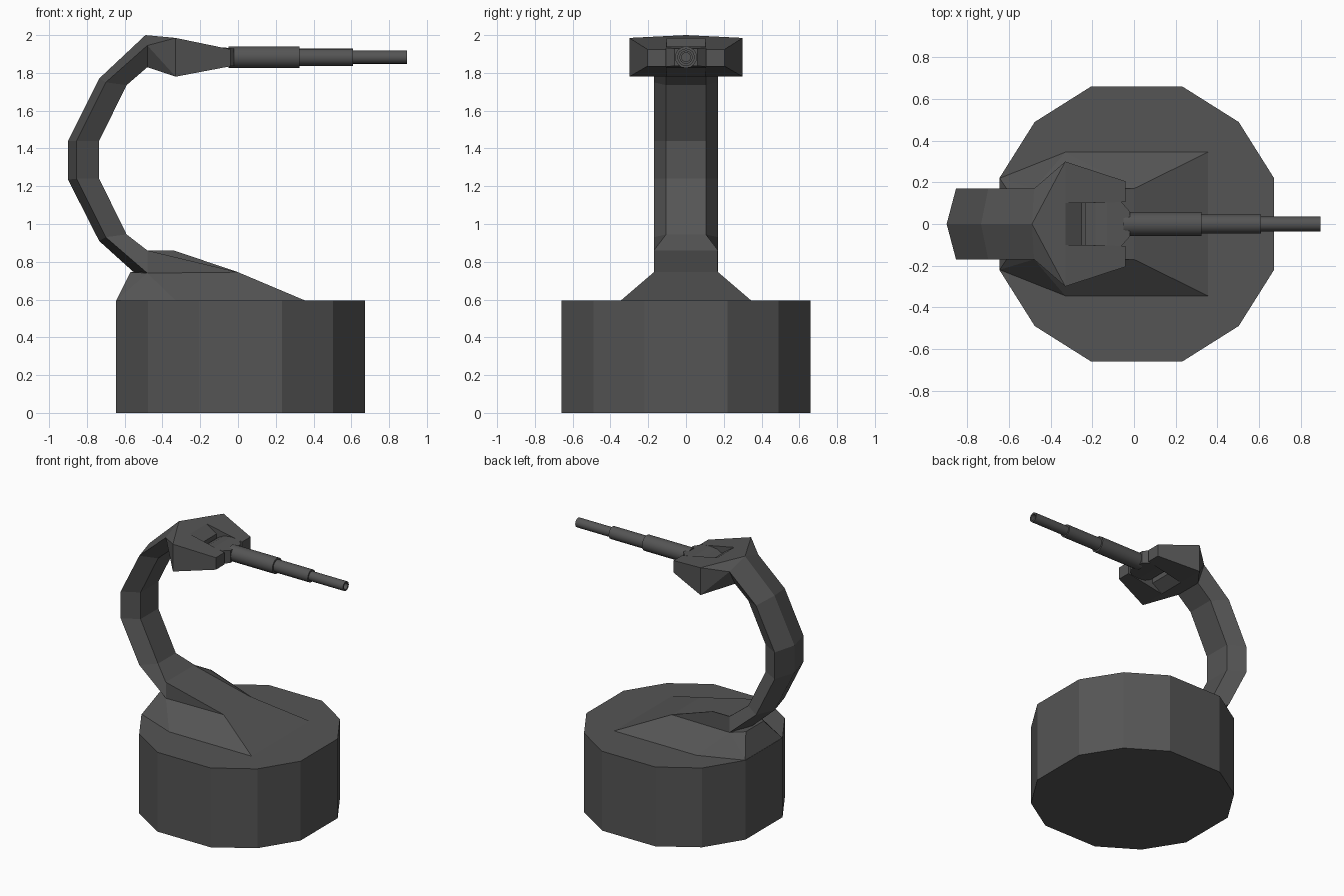
import bpy, bmesh, math

if "Cube" in bpy.data.objects:
    bpy.data.objects.remove(bpy.data.objects["Cube"])

dark = bpy.data.materials.new("dark_metal")
dark.diffuse_color = (.09, .09, .09, 1)
dark.use_nodes = True
dark.node_tree.nodes["Principled BSDF"].inputs["Base Color"].default_value = dark.diffuse_color


def finish(bm, name):
    bmesh.ops.recalc_face_normals(bm, faces=bm.faces[:])
    me = bpy.data.meshes.new(name)
    bm.to_mesh(me)
    bm.free()
    me.materials.append(dark)
    ob = bpy.data.objects.new(name, me)
    bpy.context.collection.objects.link(ob)
    return ob


def both(pts):
    """Mirror points across y = 0."""
    return [(x, s * y, z) for x, y, z in pts for s in ((1, -1) if y else (1,))]


def hull(name, pts):
    bm = bmesh.new()
    for p in pts:
        bm.verts.new(p)
    res = bmesh.ops.convex_hull(bm, input=bm.verts[:])
    junk = {g for g in res["geom_interior"] if isinstance(g, bmesh.types.BMVert)}
    bmesh.ops.delete(bm, geom=list(junk), context='VERTS')
    bmesh.ops.dissolve_limit(bm, angle_limit=0.01, verts=bm.verts[:], edges=bm.edges[:])
    return finish(bm, name)


def loft(name, rings):
    bm = bmesh.new()
    rows = [[bm.verts.new(p) for p in r] for r in rings]
    n = len(rows[0])
    for a, b in zip(rows, rows[1:]):
        for i in range(n):
            j = (i + 1) % n
            bm.faces.new((a[i], a[j], b[j], b[i]))
    bm.faces.new(rows[0])
    bm.faces.new(rows[-1])
    return finish(bm, name)


# Twelve-sided drum base
quarter = [(.66, .22), (.49, .49), (.22, .66)]
hull("base_drum", [(.013 + sx * x, y, z) for sx in (1, -1)
                   for x, yy in quarter for y in (yy, -yy) for z in (0, .595)])

# Foot on top of the drum: flared skirt and a narrow sloped ramp above it
hull("foot_skirt", both([(-.645, .22, .595), (-.33, .345, .595), (.355, .345, .595),
                         (0, .17, .745), (-.48, .17, .74), (-.57, .105, .745)]))
hull("foot_ramp", both([(-.48, .17, .73), (-.48, .17, .86), (0, .17, .745), (0, .17, .73)]))
# Thin fin along one side of the foot
hull("foot_fin", [(x, y, z) for y in (.164, .17)
                  for x, z in ((-.48, .86), (-.34, .86), (0, .745))])

# Curved five-sided arm: ridge, side and inner edge positions (x, z), inner half width
sections = [
    ((-.48, .68), (-.48, .74), (-.48, .86), .17),
    ((-.735, .91), (-.70, .93), (-.59, .945), .105),
    ((-.90, 1.235), (-.855, 1.24), (-.735, 1.24), .105),
    ((-.90, 1.44), (-.855, 1.44), (-.735, 1.44), .105),
    ((-.735, 1.77), (-.70, 1.75), (-.59, 1.735), .105),
    ((-.49, 2.0), (-.48, 1.945), (-.48, 1.83), .105),
]


def ring(sec):
    (rx, rz), (sx, sz), (ix, iz), w = sec
    return [(rx, 0, rz), (sx, .17, sz), (ix, w, iz), (ix, -w, iz), (sx, -.17, sz)]


loft("curved_arm", [ring(s) for s in sections])

# Head: flared rear, wedge behind the slot and two cheeks
hull("head_rear", ring(sections[-1]) + both([(-.33, .30, 1.985), (-.33, .30, 1.78)]))
hull("head_slot_wedge", both([(-.33, .105, 1.985), (-.33, .105, 1.78),
                              (-.25, .105, 1.93), (-.25, .105, 1.835)]))
for s, side in ((1, "back"), (-1, "front")):
    hull("head_cheek_" + side,
         [(x, s * y, z) for x, ys, zs in ((-.33, (.10, .30), (1.985, 1.78)),
                                          (-.04, (.105, .205), (1.925, 1.835)))
          for y in ys for z in zs])

# Gun block held between the cheeks
zc = 1.883
hull("gun_block", both([(x, y, zc + k * h) for k in (1, -1)
                        for x, y, h in ((-.235, .105, .025), (-.185, .105, .05),
                                        (-.13, .105, .056), (-.06, .105, .05),
                                        (-.02, .06, .046))]))

# Stepped barrel with recessed muzzle
profile = [(-.05, .058), (.325, .058), (.325, .046), (.61, .046),
           (.61, .035), (.895, .035), (.895, .024), (.86, .024)]
N = 16
barrel = loft("stepped_barrel",
              [[(x, r * math.cos(2 * math.pi * i / N), zc + r * math.sin(2 * math.pi * i / N))
                for i in range(N)] for x, r in profile])
bpy.context.view_layer.objects.active = barrel
barrel.select_set(True)
bpy.ops.object.shade_smooth_by_angle(angle=math.radians(35))
